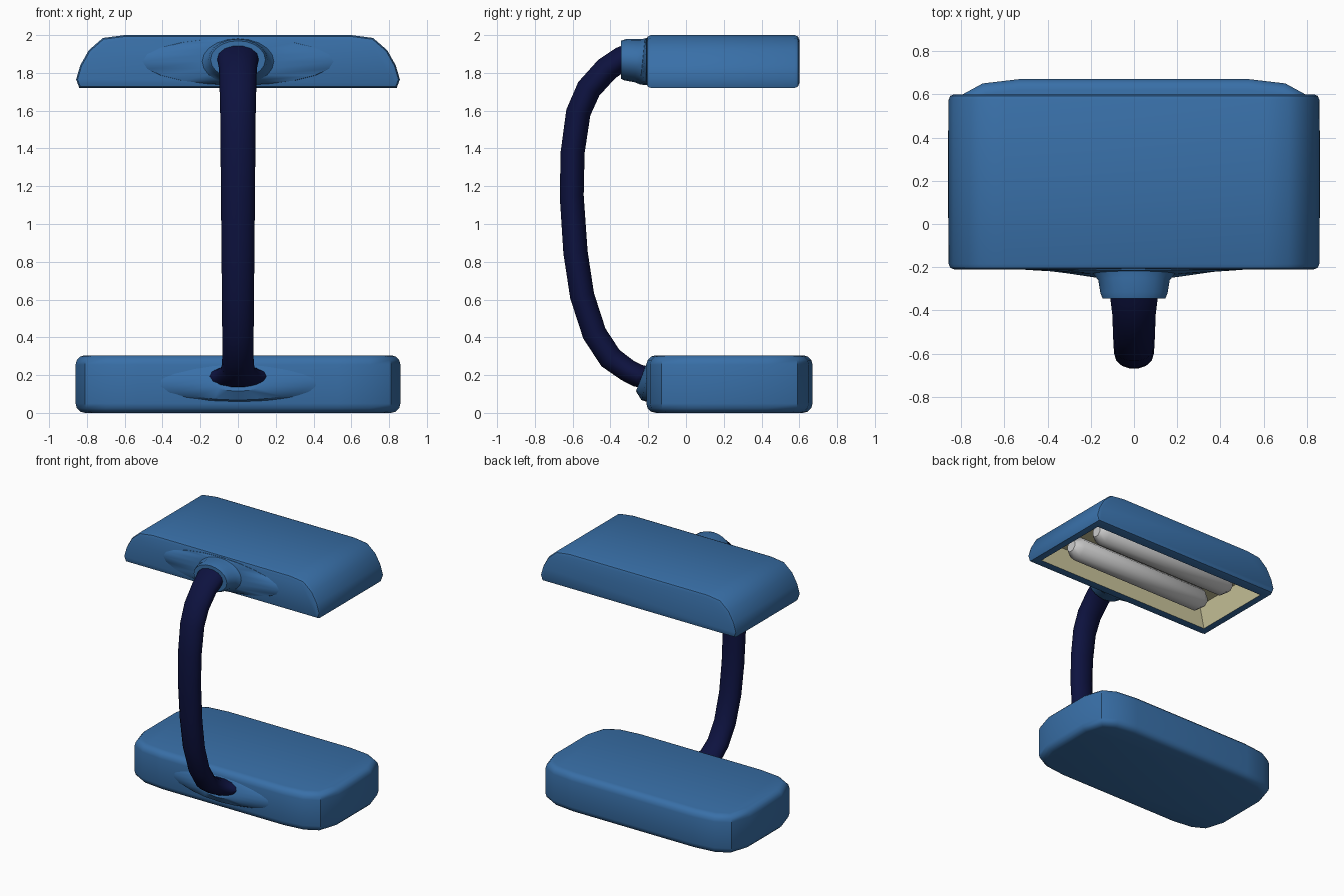
import bpy, bmesh, math
from mathutils import Vector

if "Cube" in bpy.data.objects:
    bpy.data.objects.remove(bpy.data.objects["Cube"])


def material(name, rgb):
    m = bpy.data.materials.new(name)
    m.diffuse_color = (*rgb, 1)
    m.use_nodes = True
    m.node_tree.nodes["Principled BSDF"].inputs["Base Color"].default_value = m.diffuse_color
    return m


BLUE = material("blue_plastic", (0.04, 0.16, 0.39))
NAVY = material("navy_rubber", (0.004, 0.006, 0.05))
CREAM = material("cream_reflector", (0.6, 0.56, 0.33))


def finish(name, bm, *mats):
    bmesh.ops.recalc_face_normals(bm, faces=bm.faces)
    me = bpy.data.meshes.new(name)
    bm.to_mesh(me)
    bm.free()
    for m in mats:
        me.materials.append(m)
    o = bpy.data.objects.new(name, me)
    bpy.context.collection.objects.link(o)
    return o


def prism(points, offset, bevel, segments):
    """Extrude a closed 3D outline by offset and round the rims of both caps."""
    bm = bmesh.new()
    cap = bm.faces.new([bm.verts.new(p) for p in points])
    ext = bmesh.ops.extrude_face_region(bm, geom=[cap], use_keep_orig=True)
    bmesh.ops.translate(bm, vec=offset, verts=[g for g in ext["geom"] if isinstance(g, bmesh.types.BMVert)])
    bmesh.ops.recalc_face_normals(bm, faces=bm.faces)
    d = Vector(offset).normalized()
    rims = [e for e in bm.edges if abs((e.verts[0].co - e.verts[1].co).dot(d)) < 1e-4]
    bmesh.ops.bevel(bm, geom=rims, offset=bevel, segments=segments, profile=0.5,
                    affect='EDGES', clamp_overlap=True)
    return bm


def loft(name, rings, mat, sides=14):
    """Skin elliptical rings (y, z, half width in x, half thickness) along a path."""
    bm = bmesh.new()
    loops = []
    for i, (y, z, rx, rn) in enumerate(rings):
        a, b = rings[max(i - 1, 0)], rings[min(i + 1, len(rings) - 1)]
        t = Vector((0, b[0] - a[0], b[1] - a[1])).normalized()
        n = Vector((0, -t.z, t.y))
        loops.append([bm.verts.new(Vector((rx * math.cos(k), y, z)) + n * rn * math.sin(k))
                      for k in (2 * math.pi * j / sides for j in range(sides))])
    for a, b in zip(loops, loops[1:]):
        for j in range(sides):
            k = (j + 1) % sides
            bm.faces.new((a[j], a[k], b[k], b[j]))
    bm.faces.new(loops[0])
    bm.faces.new(loops[-1])
    return finish(name, bm, mat)


# Base: rounded slab
quarter = [(0.53, 0.44), (0.70, 0.42), (0.81, 0.36), (0.86, 0.20)]
right = quarter + [(x, -y) for x, y in reversed(quarter)]
outline = right + [(-x, y) for x, y in reversed(right)]
bm = prism([(x, y + 0.23, 0) for x, y in outline], (0, 0, 0.305), 0.05, 3)
finish("base", bm, BLUE)

# Lamp head: arched hood with a hollow cream underside
half = [(0.60, 2.0), (0.715, 1.985), (0.79, 1.92), (0.835, 1.84), (0.857, 1.765), (0.84, 1.72)]
arch = half + [(-x, z) for x, z in reversed(half)]
bm = prism([(x, -0.21, z) for x, z in arch], (0, 0.81, 0), 0.025, 2)
bm.normal_update()
under = min((f for f in bm.faces if f.normal.z < -0.9), key=lambda f: -f.calc_area())
bmesh.ops.inset_region(bm, faces=[under], thickness=0.055, use_even_offset=True)
ext = bmesh.ops.extrude_discrete_faces(bm, faces=[under])
floor = ext["faces"][0]
bmesh.ops.translate(bm, vec=(0, 0, 0.18), verts=list(floor.verts))
for v in floor.verts:
    v.co.x *= 0.95
floor.material_index = 1
for e in floor.edges:
    for f in e.link_faces:
        f.material_index = 1
finish("lamp_head", bm, BLUE, CREAM)

# Collars where the arm meets head and base
loft("head_collar", [(-0.17, 1.86, 0.62, 0.12), (-0.212, 1.86, 0.50, 0.125), (-0.23, 1.86, 0.19, 0.122),
                     (-0.26, 1.865, 0.165, 0.115), (-0.32, 1.87, 0.155, 0.11),
                     (-0.345, 1.87, 0.145, 0.10)], BLUE, 20)
loft("base_collar", [(-0.17, 0.17, 0.55, 0.12), (-0.212, 0.175, 0.40, 0.11),
                     (-0.238, 0.185, 0.17, 0.075)], BLUE, 20)

# Curved arm with a flared foot
loft("arm", [(-0.28, 1.90, 0.115, 0.066), (-0.34, 1.875, 0.11, 0.066), (-0.42, 1.82, 0.10, 0.068),
             (-0.515, 1.715, 0.097, 0.068), (-0.57, 1.59, 0.094, 0.067), (-0.60, 1.38, 0.092, 0.065),
             (-0.605, 1.15, 0.09, 0.065), (-0.585, 0.85, 0.087, 0.066), (-0.55, 0.62, 0.085, 0.066),
             (-0.485, 0.42, 0.083, 0.066), (-0.40, 0.29, 0.083, 0.066), (-0.31, 0.225, 0.088, 0.062),
             (-0.255, 0.197, 0.13, 0.062), (-0.22, 0.19, 0.165, 0.06)], NAVY)

# Pair of grey tubes with tapered ends
for i, y in enumerate((0.04, 0.33)):
    bm = bmesh.new()
    loops = []
    for x, r in ((-0.64, 0.045), (-0.58, 0.09), (0.58, 0.09), (0.64, 0.045)):
        loops.append([bm.verts.new((x, y + r * math.cos(a), 1.82 + r * math.sin(a)))
                      for a in (math.pi * (j + 0.5) / 4 for j in range(8))])
    for a, b in zip(loops, loops[1:]):
        for j in range(8):
            k = (j + 1) % 8
            bm.faces.new((a[j], a[k], b[k], b[j]))
    bm.faces.new(loops[0])
    bm.faces.new(loops[-1])
    finish(f"tube_{i + 1}", bm)

# Smooth shading with crisp edges kept
bpy.ops.object.select_all(action='SELECT')
bpy.context.view_layer.objects.active = bpy.data.objects["base"]
bpy.ops.object.shade_smooth_by_angle(angle=math.radians(40))
